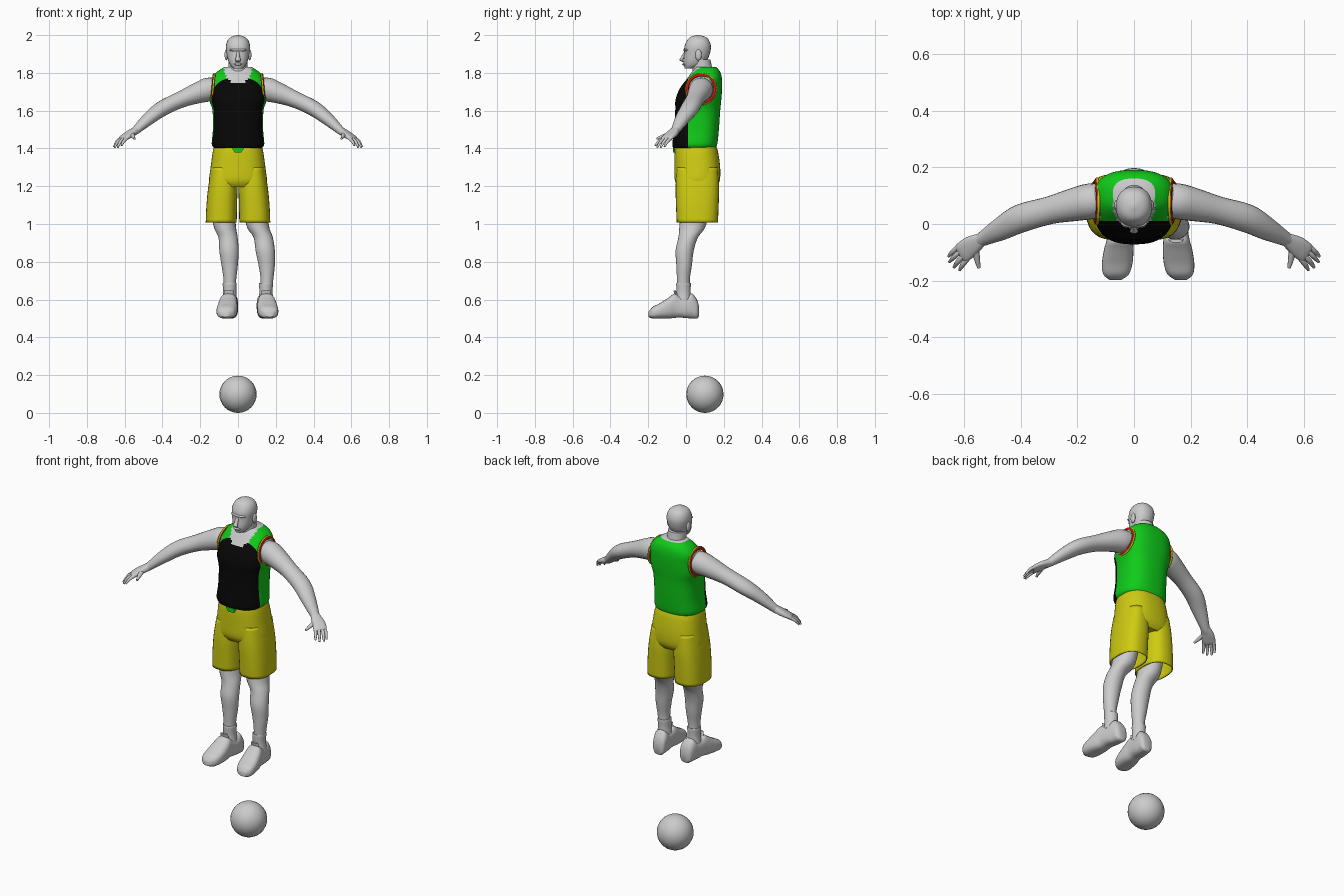
import bpy, bmesh, math
from mathutils import Vector

if "Cube" in bpy.data.objects:
    bpy.data.objects.remove(bpy.data.objects["Cube"])

X, Y, Z = Vector((1, 0, 0)), Vector((0, 1, 0)), Vector((0, 0, 1))


def material(name, r, g, b):
    m = bpy.data.materials.new(name)
    m.use_nodes = True
    m.diffuse_color = (r, g, b, 1)
    m.node_tree.nodes["Principled BSDF"].inputs["Base Color"].default_value = (r, g, b, 1)
    return m


GREY = material("grey", 0.6, 0.6, 0.6)
GREEN = material("green", 0.005, 0.6, 0.01)
YELLOW = material("yellow", 0.62, 0.6, 0.006)
BLACK = material("black", 0.002, 0.002, 0.002)
RED = material("red", 0.6, 0.006, 0.01)


def finish(name, bm, mats, angle=50):
    bmesh.ops.recalc_face_normals(bm, faces=bm.faces[:])
    me = bpy.data.meshes.new(name)
    bm.to_mesh(me)
    bm.free()
    for m in mats:
        me.materials.append(m)
    ob = bpy.data.objects.new(name, me)
    bpy.context.collection.objects.link(ob)
    bpy.ops.object.select_all(action='DESELECT')
    ob.select_set(True)
    bpy.context.view_layer.objects.active = ob
    bpy.ops.object.shade_smooth_by_angle(angle=math.radians(angle))
    return ob


def spline(rows, steps):
    """Smooth curve through all rows of numbers."""
    rows = [Vector(r) for r in rows]
    out = []
    for i in range(len(rows) - 1):
        a, b, c, d = (rows[max(i - 1, 0)], rows[i], rows[i + 1],
                      rows[min(i + 2, len(rows) - 1)])
        for k in range(steps):
            t = k / steps
            out.append(b + (c - a) * t / 2 + (a * 2 - b * 5 + c * 4 - d) * t * t / 2
                       + (b * 3 - a - c * 3 + d) * t ** 3 / 2)
    return out + [rows[-1]]


def loft_mesh(rows, frame=None, power=2, segs=24, steps=4, caps=True):
    """Skin rings given as x, y, z, half width, half depth."""
    rows = spline(rows, steps)
    bm = bmesh.new()
    rings = []
    for i, r in enumerate(rows):
        if frame:
            u, v = frame
        else:
            t = (rows[min(i + 1, len(rows) - 1)] - rows[max(i - 1, 0)])[:3]
            t = Vector(t).normalized()
            u = t.cross(Z).normalized()
            v = u.cross(t)
        ring = []
        for k in range(segs):
            a = math.tau * k / segs
            c, s = math.cos(a), math.sin(a)
            c = math.copysign(abs(c) ** (2 / power), c)
            s = math.copysign(abs(s) ** (2 / power), s)
            ring.append(bm.verts.new(Vector(r[:3]) + u * c * r[3] + v * s * r[4]))
        rings.append(ring)
    for p, q in zip(rings, rings[1:]):
        for k in range(segs):
            j = (k + 1) % segs
            bm.faces.new((p[k], p[j], q[j], q[k]))
    if caps:
        bm.faces.new(rings[0])
        bm.faces.new(rings[-1])
    return bm


def loft(name, rows, mat, **kw):
    return finish(name, loft_mesh(rows, **kw), [mat])


def upright(rows):
    """Rows of z, half width, centre y, half depth on the middle plane."""
    return [(0, cy, z, rx, ry) for z, rx, cy, ry in rows]


def ellipsoid(name, loc, size, mat, u=20, v=12):
    bm = bmesh.new()
    bmesh.ops.create_uvsphere(bm, u_segments=u, v_segments=v, radius=1)
    for p in bm.verts:
        p.co = Vector(loc) + Vector(a * b for a, b in zip(p.co, size))
    return finish(name, bm, [mat], 60)


# Ball
ellipsoid("ball", (0, 0.1, 0.0985), (0.0985,) * 3, GREY, 24, 16)

# Head and neck
loft("neck", upright([(1.75, .066, .09, .06), (1.80, .053, .088, .054),
                      (1.87, .05, .08, .05)]), GREY, frame=(X, Y))
loft("head", upright([(1.822, .022, .016, .022), (1.84, .04, .036, .047), (1.865, .052, .048, .061),
                      (1.90, .06, .058, .068), (1.94, .064, .062, .07), (1.972, .055, .064, .058),
                      (1.99, .036, .064, .04), (2.0, .008, .064, .008)]),
     GREY, frame=(X, Y), power=2.2, steps=5)
loft("nose", [(0, .0, 1.915, .008, .008), (0, -.016, 1.885, .01, .01),
              (0, -.026, 1.868, .015, .008), (0, -.012, 1.858, .01, .006)],
     GREY, frame=(X, Y), segs=12)
ellipsoid("brow", (0, .002, 1.921), (.047, .016, .009), GREY)
ellipsoid("lips", (0, -.009, 1.846), (.022, .011, .007), GREY)
for s, side in ((1, "left"), (-1, "right")):
    ellipsoid(side + "_ear", (s * .062, .066, 1.895), (.009, .017, .029), GREY)

# Jersey: green body, dark front panel, bare skin inside the neckline and armholes
bm = loft_mesh(upright([(1.403, .127, .045, .113), (1.425, .139, .047, .119), (1.50, .133, .055, .119),
                        (1.60, .135, .062, .119), (1.66, .150, .066, .121), (1.72, .146, .08, .111),
                        (1.77, .138, .098, .092), (1.805, .112, .106, .075), (1.83, .075, .106, .055)]),
               frame=(X, Y), power=2.5, segs=64, steps=6)
bmesh.ops.bisect_plane(bm, geom=bm.verts[:] + bm.edges[:] + bm.faces[:],
                       plane_co=(0, .01, 0), plane_no=(0, 1, 0))
for f in bm.faces:
    x, y, z = f.calc_center_median()
    neck = z > 1.75 and (x / .075) ** 2 + ((y - .063) / .078) ** 2 < 1
    arm = abs(x) > .11 and math.hypot(y - .08, z - 1.715) < .066
    f.material_index = 2 if neck or arm else 1 if y < .01 else 0
finish("jersey", bm, [GREEN, BLACK, GREY])

# Shorts: hips and two open legs
loft("shorts_hips", upright([(1.415, .125, .052, .107), (1.38, .134, .055, .115), (1.30, .145, .06, .121),
                             (1.23, .153, .06, .119), (1.195, .14, .06, .10)]),
     YELLOW, frame=(X, Y), power=2.5, segs=40)
plate = bmesh.new()
bmesh.ops.create_cube(plate, size=1)
for p in plate.verts:
    w = .064 if p.co.z > 0 else .035
    p.co = Vector((p.co.x * w, -.064 + p.co.y * .009, 1.39 + p.co.z * .024))
finish("waist_tie", plate, [GREEN])

for s, side in ((1, "left"), (-1, "right")):
    hem = loft(side + "_shorts_leg", [(s * .075, .06, 1.30, .065, .108), (s * .08, .06, 1.2, .077, .115),
                                      (s * .086, .06, 1.1, .081, .113), (s * .089, .06, 1.008, .082, .109)],
               YELLOW, frame=(X, Y), power=2.5, segs=32, caps=False)
    hem.modifiers.new("cloth", 'SOLIDIFY').thickness = .005

    # Bare leg, leaning slightly towards the model's left
    loft(side + "_leg", [(m + s * d, cy, z, rx, ry) for z, m, d, cy, rx, ry in (
        (1.18, 0, .085, .055, .064, .075), (1.0, .015, .087, .037, .06, .071),
        (.93, .04, .093, .012, .051, .052), (.86, .048, .096, -.007, .051, .048),
        (.78, .054, .098, -.01, .043, .041), (.70, .055, .098, -.014, .033, .034),
        (.60, .05, .095, -.012, .033, .035))], GREY, frame=(X, Y))
    loft(side + "_sock", [(.052 + s * .096, -.013, z, r, r + .002) for z, r in
                          ((.688, .033), (.684, .037), (.64, .035), (.59, .04))], GREY, frame=(X, Y))

    # Shoe: flat sole, toes turned slightly outwards
    rows = [(.05 + s * (.094 - y * .11), y, (top + low) / 2, w, (top - low) / 2)
            for y, low, top, w in ((.068, .51, .565, .022), (.058, .5, .60, .036), (.03, .5, .633, .042),
                                   (0, .502, .615, .044), (-.035, .505, .62, .045), (-.06, .503, .632, .047),
                                   (-.09, .5, .612, .052), (-.14, .5, .58, .054), (-.178, .5, .56, .045),
                                   (-.198, .508, .535, .02))]
    loft(side + "_shoe", rows, GREY, frame=(X, Z), power=2.7, segs=28)
    loft(side + "_shoe_tongue", [(.05 + s * .099, -.045, .6, .03, .012), (.05 + s * .099, -.06, .648, .024, .006)],
         GREY, frame=(X, Y), segs=12)

    # Arm reaching out, down and forwards
    def mirrored(rows):
        return [(s * r[0],) + tuple(r[1:]) for r in rows]

    loft(side + "_arm", mirrored([(.10, .085, 1.722, .055, .05), (.155, .08, 1.712, .063, .063),
                                  (.21, .069, 1.695, .059, .056), (.30, .048, 1.66, .049, .044),
                                  (.40, .02, 1.612, .05, .041), (.47, -.017, 1.56, .041, .034),
                                  (.54, -.055, 1.497, .025, .022), (.565, -.07, 1.478, .022, .017)]), GREY)

    # Hand with four fingers and a thumb
    loft(side + "_palm", mirrored([(.54, -.055, 1.497, .024, .02), (.575, -.077, 1.475, .035, .017),
                                   (.605, -.1, 1.455, .036, .013), (.615, -.107, 1.447, .03, .008)]),
         GREY, power=2.5)
    knuckles = ((.623, -.08), (.616, -.096), (.606, -.111), (.593, -.123))
    tips = ((.656, -.114, 1.41), (.653, -.134, 1.405), (.637, -.153, 1.406), (.617, -.163, 1.415))
    for i, ((kx, ky), (tx, ty, tz)) in enumerate(zip(knuckles, tips)):
        loft(f"{side}_finger_{i + 1}", mirrored([(kx - .01, ky + .007, 1.458, .009, .009),
                                                 ((kx + tx) / 2, (ky + ty) / 2, 1.438, .009, .008),
                                                 (tx, ty, tz, .005, .005)]), GREY, segs=10)
    loft(side + "_thumb", mirrored([(.56, -.08, 1.482, .013, .011), (.556, -.12, 1.465, .011, .01),
                                    (.548, -.155, 1.452, .006, .006)]), GREY, segs=10)

    # Armhole trim, leaning in towards the neck
    for part, mat, r, width in (("trim", RED, .073, .0075), ("piping", YELLOW, .08, .005)):
        bm = bmesh.new()
        n = 40
        loops = []
        for i in range(n):
            a = math.tau * i / n
            out = Vector((0, math.cos(a), math.sin(a)))
            h = out.z * r
            mid = Vector((s * (.143 - .1 * h - 1.6 * h * h - 1.8 * (out.y * r) ** 2), .08 + out.y * r, 1.715 + h))
            loops.append([bm.verts.new(mid + out * width * math.cos(b) + X * width * math.sin(b))
                          for b in (math.tau * k / 8 for k in range(8))])
        for i in range(n):
            p, q = loops[i], loops[(i + 1) % n]
            for k in range(8):
                bm.faces.new((p[k], p[(k + 1) % 8], q[(k + 1) % 8], q[k]))
        finish(f"{side}_armhole_{part}", bm, [mat])
